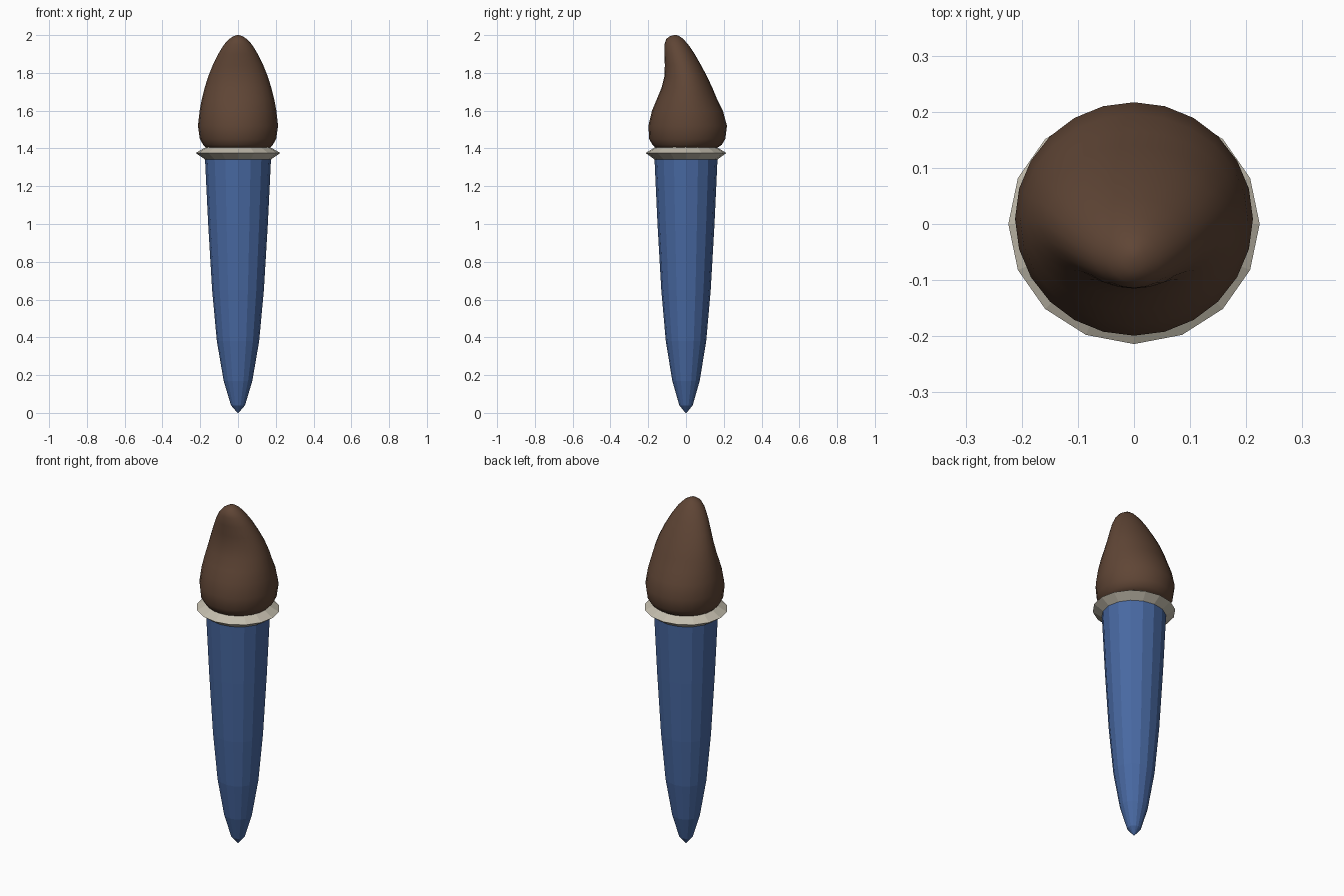
import bpy, bmesh
from math import sin, cos, pi

if "Cube" in bpy.data.objects:
    bpy.data.objects.remove(bpy.data.objects["Cube"])


def loft(name, rings, sides, color, smooth=False):
    """Skin a stack of ellipses given as (z, half_x, y_front, y_back)."""
    bm = bmesh.new()
    loops = []
    for z, hx, y0, y1 in rings:
        cy, hy = (y0 + y1) / 2, (y1 - y0) / 2
        loops.append([bm.verts.new((hx * cos(2 * pi * i / sides),
                                    cy + hy * sin(2 * pi * i / sides), z))
                      for i in range(sides)])
    for a, b in zip(loops, loops[1:]):
        for i in range(sides):
            j = (i + 1) % sides
            bm.faces.new((a[i], a[j], b[j], b[i]))
    bm.faces.new(loops[0][::-1])
    bm.faces.new(loops[-1])
    bmesh.ops.recalc_face_normals(bm, faces=bm.faces)
    me = bpy.data.meshes.new(name)
    bm.to_mesh(me)
    bm.free()
    ob = bpy.data.objects.new(name, me)
    bpy.context.collection.objects.link(ob)
    mat = bpy.data.materials.new(name + "_paint")
    mat.diffuse_color = (*color, 1)
    mat.use_nodes = True
    mat.node_tree.nodes["Principled BSDF"].inputs["Base Color"].default_value = mat.diffuse_color
    me.materials.append(mat)
    for p in me.polygons:
        p.use_smooth = smooth
    return ob


def turned(profile, squash=0.955):
    """Round profile (z, radius), slightly flattened front to back."""
    return [(z, r, -r * squash, r * squash) for z, r in profile]


# tapering faceted handle
loft("handle", turned([(0, 0.003), (0.04, 0.037), (0.17, 0.076), (0.38, 0.112),
                       (0.65, 0.137), (1.0, 0.158), (1.35, 0.175)]),
     16, (0.065, 0.14, 0.36))

# sharp-edged collar
loft("collar", turned([(1.34, 0.172), (1.376, 0.224), (1.41, 0.165)]),
     16, (0.55, 0.51, 0.42))

# soft bristle head with its tip curling to the front
loft("bristles", [
    (1.40, 0.165, -0.16, 0.16), (1.42, 0.185, -0.178, 0.19),
    (1.45, 0.202, -0.195, 0.208), (1.52, 0.212, -0.199, 0.217),
    (1.60, 0.203, -0.180, 0.195), (1.66, 0.192, -0.155, 0.165),
    (1.72, 0.177, -0.130, 0.140), (1.78, 0.158, -0.115, 0.112),
    (1.84, 0.134, -0.112, 0.080), (1.90, 0.105, -0.115, 0.046),
    (1.95, 0.074, -0.114, 0.012), (1.98, 0.046, -0.104, -0.015),
    (1.995, 0.022, -0.084, -0.036), (2.0, 0.006, -0.064, -0.050),
], 24, (0.115, 0.06, 0.036), smooth=True)
